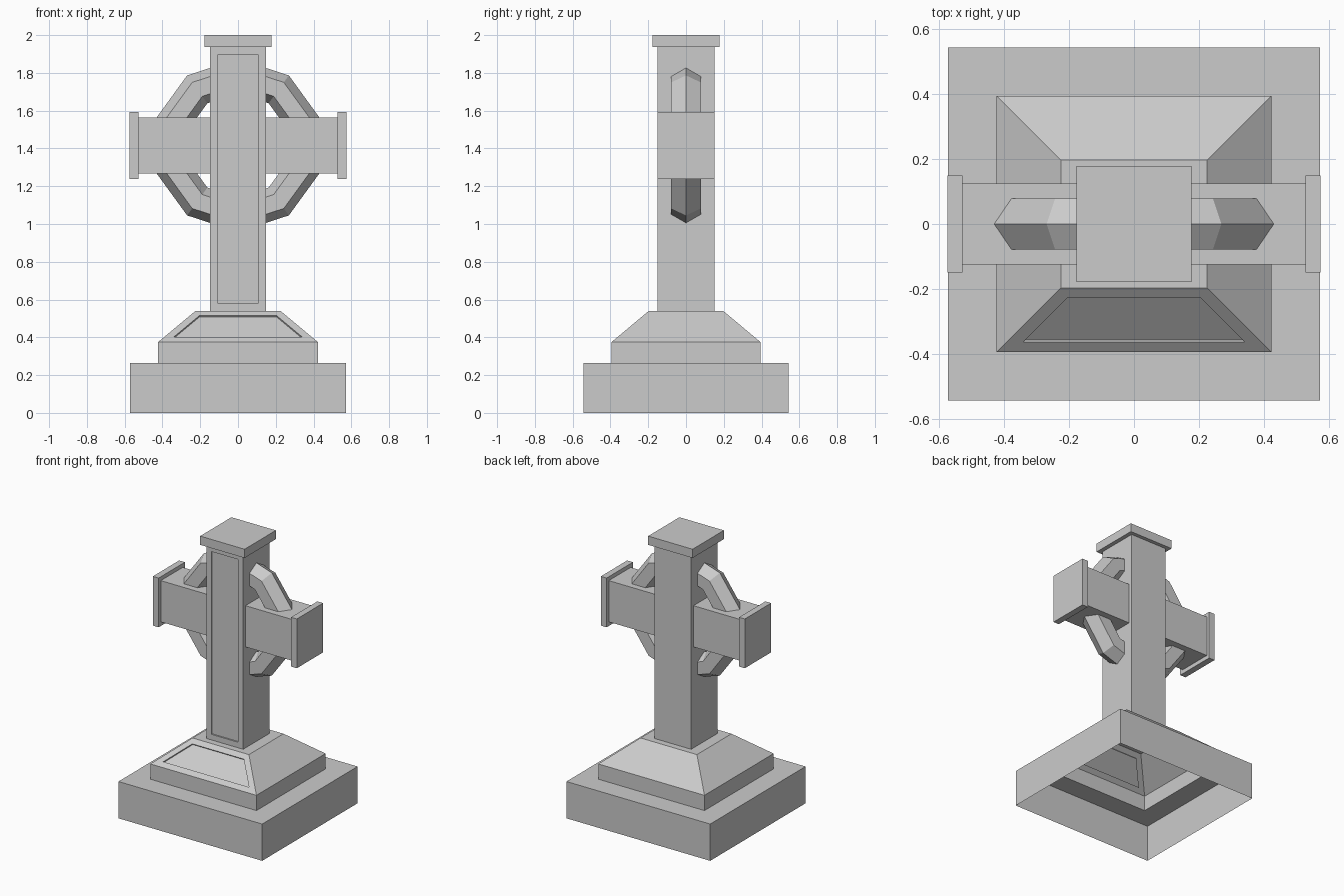
import bpy, bmesh
from math import radians
from mathutils import Vector

default = bpy.data.objects.get("Cube")
if default:
    bpy.data.objects.remove(default, do_unlink=True)

stone = bpy.data.materials.new("grey stone")
stone.use_nodes = True
colour = (0.6, 0.6, 0.6, 1)
stone.diffuse_color = colour
stone.node_tree.nodes["Principled BSDF"].inputs["Base Color"].default_value = colour


def loft(name, rings, open_bottom=False, panel_normal=None):
    """Stack centred rectangles (half x, half y, z); optionally sink a framed panel."""
    bm = bmesh.new()
    loops = []
    for hx, hy, z in rings:
        loops.append([bm.verts.new((sx * hx, sy * hy, z))
                      for sx, sy in ((-1, -1), (1, -1), (1, 1), (-1, 1))])
    for low, high in zip(loops, loops[1:]):
        for i in range(4):
            j = (i + 1) % 4
            bm.faces.new((low[i], low[j], high[j], high[i]))
    bm.faces.new(loops[-1])
    if not open_bottom:
        bm.faces.new(loops[0][::-1])
    bm.normal_update()
    if panel_normal:
        face = max(bm.faces, key=lambda f: f.normal.dot(Vector(panel_normal).normalized()))
        bmesh.ops.inset_individual(bm, faces=[face], thickness=0.04, use_even_offset=True)
        bmesh.ops.inset_individual(bm, faces=[face], thickness=0, depth=-0.01)
    mesh = bpy.data.meshes.new(name)
    bm.to_mesh(mesh)
    bm.free()
    mesh.materials.append(stone)
    obj = bpy.data.objects.new(name, mesh)
    bpy.context.collection.objects.link(obj)
    return obj


def block(name, hx, hy, z0, z1, x=0, panel_normal=None):
    obj = loft(name, [(hx, hy, z0), (hx, hy, z1)], panel_normal=panel_normal)
    obj.location.x = x
    return obj


# Stepped hollow base with a sunken panel on the front slope
loft("stepped_base",
     [(0.573, 0.543, 0), (0.573, 0.543, 0.265), (0.423, 0.394, 0.265),
      (0.423, 0.394, 0.375), (0.225, 0.197, 0.54)],
     open_bottom=True, panel_normal=(0, -0.64, 0.77))

# Upright shaft with a sunken front panel, and its cap
block("shaft", 0.147, 0.151, 0.54, 1.937, panel_normal=(0, -1, 0))
block("shaft_cap", 0.177, 0.178, 1.937, 2.0)

# Cross arm and its end caps
block("cross_arm", 0.535, 0.125, 1.268, 1.565)
for side, sign in (("left", 1), ("right", -1)):
    block(side + "_arm_cap", 0.023, 0.15, 1.238, 1.593, x=sign * 0.551)

# Ten-sided ring around the crossing
bpy.ops.mesh.primitive_torus_add(
    major_segments=10, minor_segments=6, major_radius=0.367, minor_radius=0.091,
    location=(0, 0, 1.416), rotation=(radians(90), radians(18), 0))
ring = bpy.context.object
ring.name = "ring"
ring.data.materials.append(stone)
bpy.ops.object.shade_flat()
